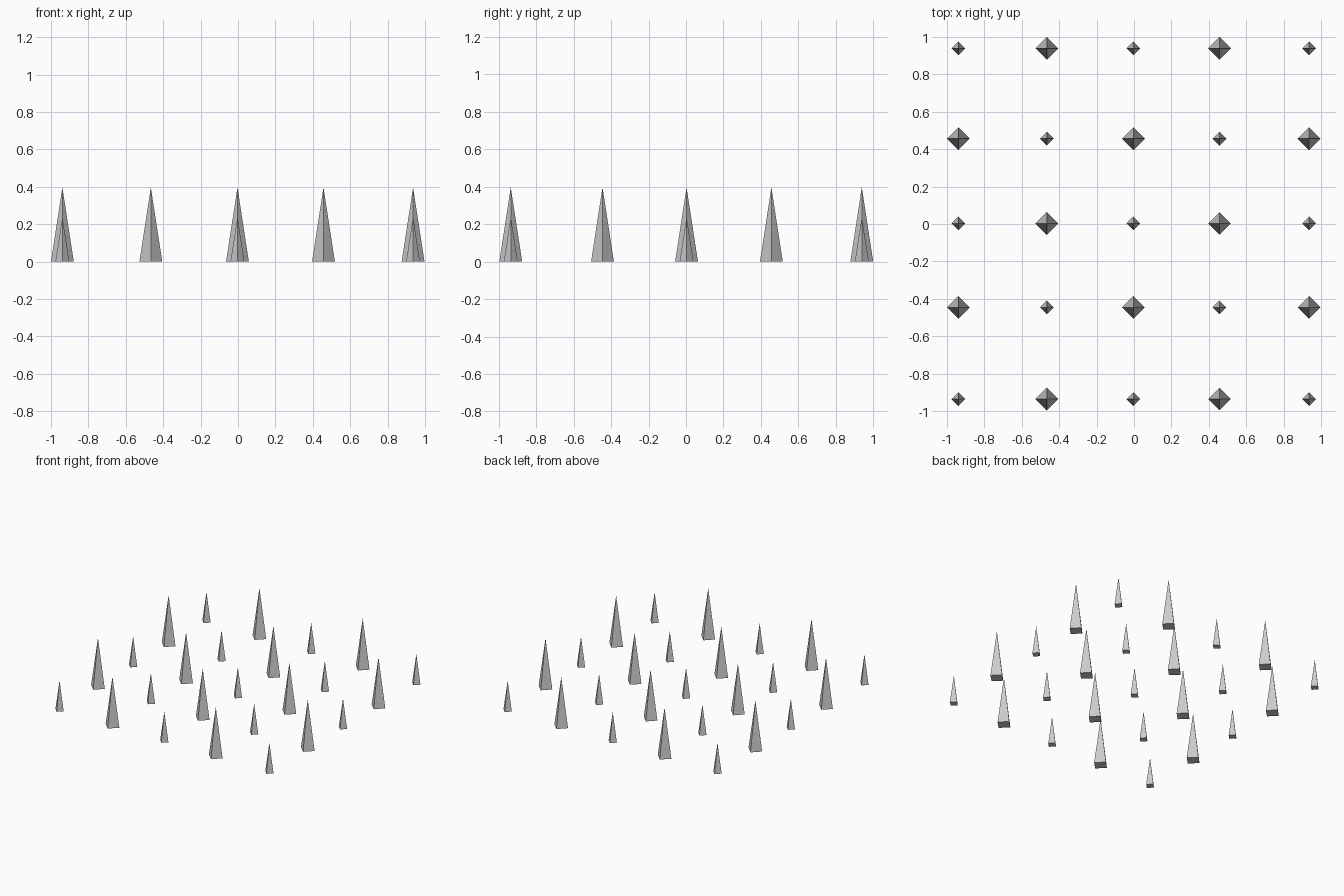
import bpy, bmesh

cube = bpy.data.objects.get("Cube")
if cube:
    bpy.data.objects.remove(cube, do_unlink=True)

# Single plain grey for every spike
grey = bpy.data.materials.new("grey_metal")
grey.use_nodes = True
colour = (0.6, 0.6, 0.6, 1.0)
grey.diffuse_color = colour
grey.node_tree.nodes["Principled BSDF"].inputs["Base Color"].default_value = colour


def spike_mesh(name, radius, height):
    """Four-sided closed spike, corners on the axes, base on z = 0."""
    bm = bmesh.new()
    base = [bm.verts.new((x * radius, y * radius, 0))
            for x, y in ((1, 0), (0, 1), (-1, 0), (0, -1))]
    tip = bm.verts.new((0, 0, height))
    bm.faces.new(base[::-1])
    for i in range(4):
        bm.faces.new((base[i], base[(i + 1) % 4], tip))
    mesh = bpy.data.meshes.new(name)
    bm.to_mesh(mesh)
    bm.free()
    mesh.materials.append(grey)
    return mesh


large = spike_mesh("large_spike", 0.061, 0.397)
small = spike_mesh("small_spike", 0.037, 0.238)

# Checkerboard of small and large spikes, small ones in the corners
columns = (-0.939, -0.466, -0.003, 0.457, 0.936)
rows = (-0.936, -0.446, 0.003, 0.456, 0.939)
for r, y in enumerate(rows):
    for c, x in enumerate(columns):
        mesh = large if (r + c) % 2 else small
        spike = bpy.data.objects.new(f"{mesh.name}_row{r + 1}_column{c + 1}", mesh)
        spike.location = (x, y, 0)
        bpy.context.collection.objects.link(spike)
